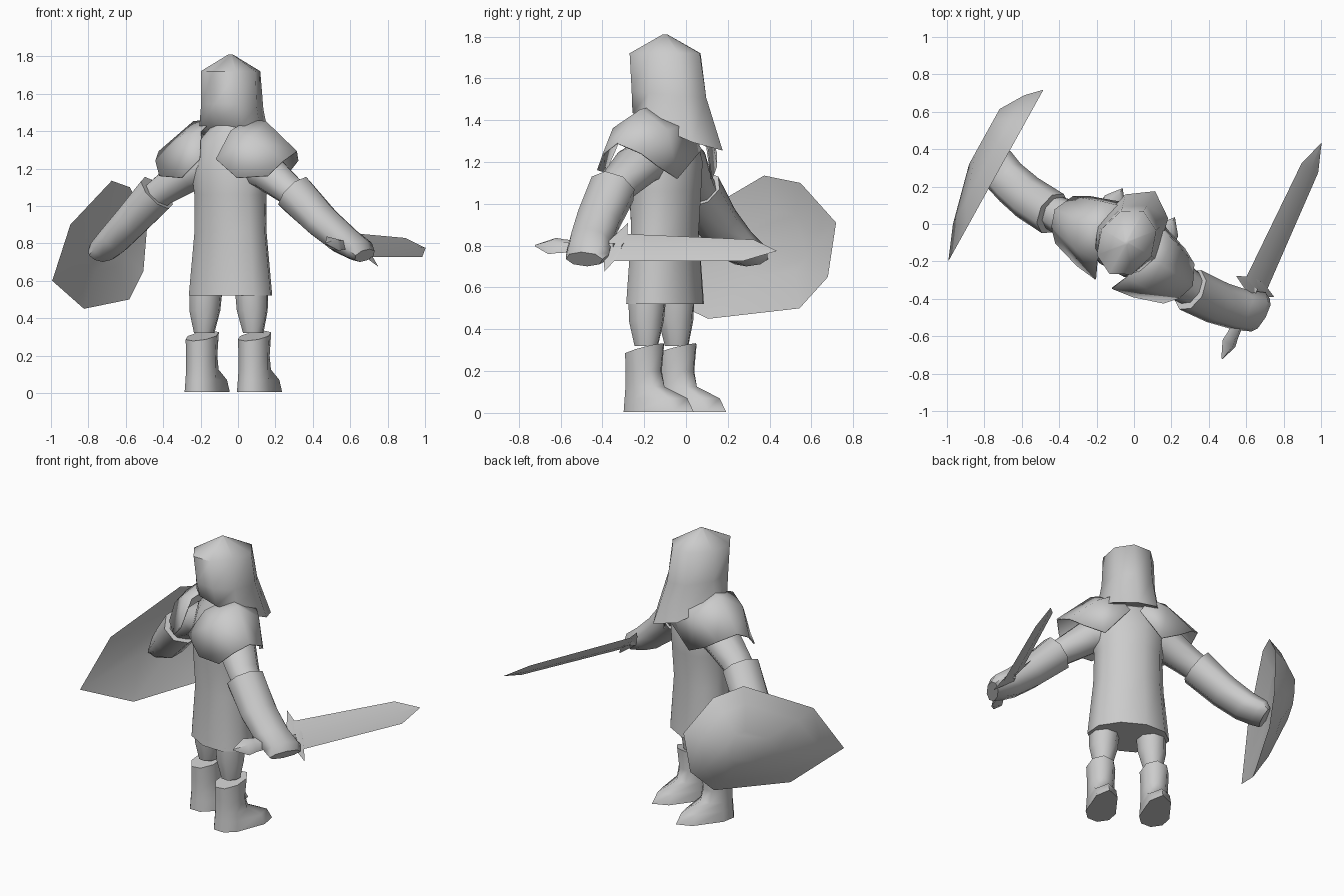
import bpy, bmesh, math
from mathutils import Vector, Matrix

cube = bpy.data.objects.get("Cube")
if cube:
    bpy.data.objects.remove(cube, do_unlink=True)

# One plain grey for the whole figure
grey = bpy.data.materials.new("plain_grey")
grey.use_nodes = True
COLOUR = (0.6, 0.6, 0.6, 1)
grey.diffuse_color = COLOUR
grey.node_tree.nodes["Principled BSDF"].inputs["Base Color"].default_value = COLOUR

# The figure is built facing +y, then turned on its feet
PLACE = Matrix.Translation((-0.04, -0.1, 0)) @ Matrix.Rotation(math.radians(-29), 4, 'Z')
parts = []


def finish(name, bm):
    bmesh.ops.recalc_face_normals(bm, faces=bm.faces)
    bm.transform(PLACE)
    mesh = bpy.data.meshes.new(name)
    bm.to_mesh(mesh)
    bm.free()
    mesh.materials.append(grey)
    obj = bpy.data.objects.new(name, mesh)
    bpy.context.collection.objects.link(obj)
    parts.append(obj)
    return obj


def loft(name, rings, closed=True):
    """Skin a list of equal rings; closed rings also get end caps."""
    bm = bmesh.new()
    rows = [[bm.verts.new(p) for p in ring] for ring in rings]
    n = len(rows[0])
    for a, b in zip(rows, rows[1:]):
        for i in range(n if closed else n - 1):
            j = (i + 1) % n
            bm.faces.new((a[i], a[j], b[j], b[i]))
    if closed:
        bm.faces.new(rows[0])
        bm.faces.new(rows[-1])
    return finish(name, bm)


def oval(z, half, back, front, slope=0, u=0, v=0, n=8):
    """Level or tilted oval with separate reach to the back and front."""
    ring = []
    for i in range(n):
        a = math.tau * i / n
        y = math.sin(a) * (front if math.sin(a) > 0 else back)
        ring.append((u + half * math.cos(a), v + y, z + slope * y))
    return ring


def limb(name, side, stations, n=8):
    """Tube along x-z stations: (x, y, z, radius along y, radius across)."""
    first, last = stations[0], stations[-1]
    across = Vector((first[2] - last[2], 0, last[0] - first[0])).normalized()
    rings = []
    for x, y, z, ry, rn in stations:
        ring = []
        for i in range(n):
            a = math.tau * i / n
            p = Vector((x, y + ry * math.cos(a), z)) + across * rn * math.sin(a)
            ring.append((side * p.x, p.y, p.z))
        rings.append(ring)
    return loft(name, rings)


# Tunic, from hem to neck
loft("tunic", [oval(z, a, b, b, n=10) for z, a, b in (
    (0.52, 0.245, 0.175), (0.86, 0.21, 0.155), (1.06, 0.205, 0.17),
    (1.2, 0.225, 0.175), (1.34, 0.19, 0.14), (1.42, 0.11, 0.1), (1.5, 0.08, 0.08))])

# Hooded head with a wedge beard
loft("head", [
    oval(1.39, 0.185, 0.15, 0.315, -0.43),
    oval(1.53, 0.16, 0.17, 0.225, -0.1),
    oval(1.72, 0.152, 0.19, 0.19),
    oval(1.81, 0.012, 0.012, 0.012)])

for side, label in ((1, "sword"), (-1, "shield")):
    # Legs and boots
    loft(label + "_side_leg", [
        oval(0.32, 0.055, 0.06, 0.06, u=0.15 * side, v=-0.02),
        oval(0.44, 0.085, 0.09, 0.085, u=0.145 * side, v=-0.02),
        oval(0.54, 0.09, 0.095, 0.095, u=0.14 * side, v=-0.02)])
    loft(label + "_side_boot", [
        oval(z, a, b, f, s, u=0.16 * side, v=-0.025) for z, a, b, f, s in (
            (0.005, 0.09, 0.11, 0.27, 0), (0.07, 0.085, 0.105, 0.235, 0),
            (0.125, 0.082, 0.1, 0.11, 0), (0.2, 0.082, 0.1, 0.09, 0),
            (0.305, 0.087, 0.1, 0.105, 0.27))])
    # Sleeves and gauntlets
    limb(label + "_side_upper_arm", side, [
        (0.1, 0, 1.22, 0.13, 0.12), (0.24, -0.02, 1.18, 0.12, 0.105),
        (0.38, -0.045, 1.09, 0.1, 0.085), (0.48, -0.05, 1.02, 0.085, 0.08)])
    limb(label + "_side_gauntlet", side, [
        (0.42, -0.055, 1.07, 0.12, 0.112), (0.58, -0.045, 0.92, 0.118, 0.095),
        (0.7, -0.02, 0.82, 0.115, 0.085), (0.78, 0.01, 0.765, 0.118, 0.07),
        (0.815, 0.01, 0.735, 0.1, 0.045)])
    # Draped shoulder plate, each row running from back to front
    rows = [[(side * x, y, z) for x, y, z in row] for row in (
        ((0.05, -0.25, 1.25), (0.09, -0.16, 1.4), (0.11, 0, 1.46),
         (0.1, 0.16, 1.38), (0.03, 0.215, 1.26)),
        ((0.17, -0.235, 1.15), (0.22, -0.16, 1.36), (0.22, -0.01, 1.45),
         (0.21, 0.13, 1.35), (0.17, 0.16, 1.12)),
        ((0.33, -0.185, 1.16), (0.39, -0.12, 1.24), (0.42, -0.03, 1.29),
         (0.37, 0.075, 1.24), (0.29, 0.12, 1.18)))]
    plate = loft(label + "_side_shoulder_plate", rows, closed=False)
    solid = plate.modifiers.new("thickness", 'SOLIDIFY')
    solid.thickness = 0.008
    solid.offset = 0

# Sword: diamond sections along one axis, its flat tilted
pommel, tip = Vector((0.747, -0.295, 0.8)), Vector((0.653, 0.97, 0.775))
wide, thick = Vector((0.707, 0, -0.707)), Vector((0.707, 0, 0.707))


def sword_part(name, sections):
    rings = []
    for t, w, h in sections:
        c = pommel.lerp(tip, t)
        rings.append([c + wide * w, c + thick * h, c - wide * w, c - thick * h])
    loft(name, rings)


sword_part("sword_grip", ((0, 0.005, 0.005), (0.07, 0.055, 0.035),
                          (0.11, 0.045, 0.025), (0.33, 0.028, 0.025)))
sword_part("sword_guard", ((0.3, 0.05, 0.025), (0.335, 0.165, 0.01), (0.365, 0.05, 0.02)))
sword_part("sword_blade", ((0.33, 0.092, 0.014), (0.885, 0.072, 0.01), (1, 0.002, 0.002)))

# Shield: pointed outline, domed outside and hollow inside
outline = ((-0.55, 0.6), (-0.2, 0.45), (0.3, 0.5), (0.455, 0.65),
           (0.5, 0.91), (0.305, 1.1), (0.106, 1.135), (-0.35, 0.9))


def shield_ring(x, scale):
    cy, cz = 0.2, 0.82
    return [(x, cy + (y - cy) * scale, cz + (z - cz) * scale) for y, z in outline]


loft("shield", [shield_ring(-0.835, 0.45), shield_ring(-0.785, 1),
                shield_ring(-0.86, 0.75), shield_ring(-0.94, 0.32)])

# Soft shading with crisp hard edges
bpy.ops.object.select_all(action='DESELECT')
for obj in parts:
    obj.select_set(True)
bpy.context.view_layer.objects.active = parts[0]
bpy.ops.object.shade_smooth_by_angle(angle=math.radians(62))
